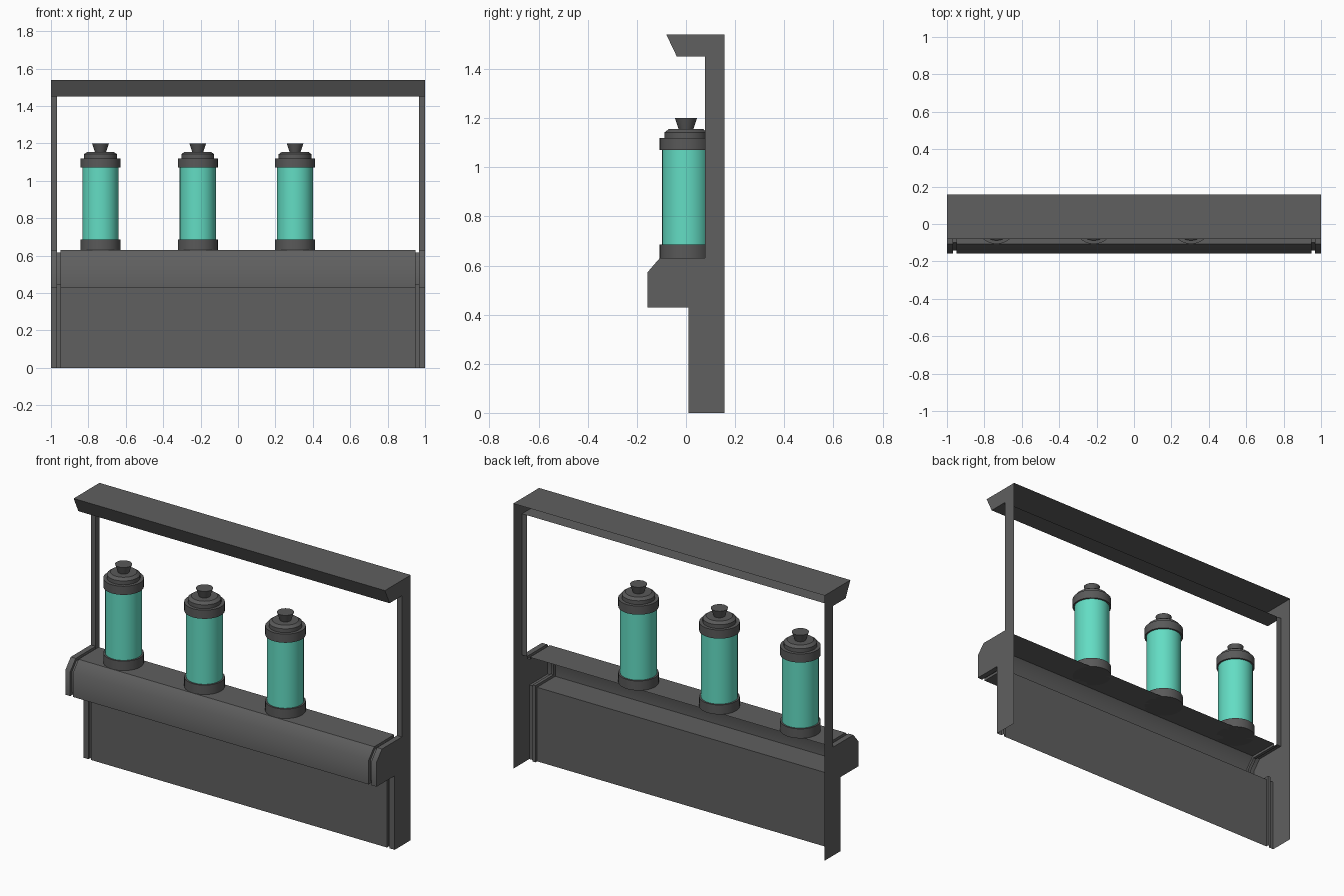
import bpy, bmesh, math

cube = bpy.data.objects.get("Cube")
if cube:
    bpy.data.objects.remove(cube)


def material(name, rgb):
    m = bpy.data.materials.new(name)
    m.use_nodes = True
    m.diffuse_color = (*rgb, 1)
    m.node_tree.nodes["Principled BSDF"].inputs["Base Color"].default_value = (*rgb, 1)
    return m


GREY = material("dark_grey", (0.115, 0.115, 0.115))
CAP = material("cap_grey", (0.1, 0.1, 0.1))
GREEN = material("mint_green", (0.125, 0.72, 0.55))


def finish(name, bm, mat, angle):
    mesh = bpy.data.meshes.new(name)
    bm.to_mesh(mesh)
    bm.free()
    mesh.materials.append(mat)
    ob = bpy.data.objects.new(name, mesh)
    bpy.context.collection.objects.link(ob)
    bpy.ops.object.select_all(action="DESELECT")
    ob.select_set(True)
    bpy.context.view_layer.objects.active = ob
    bpy.ops.object.shade_smooth_by_angle(angle=math.radians(angle))
    return ob


def loft(name, stations, mat=GREY):
    """Open sheet through (x, [(y, z), ...]) stations."""
    bm = bmesh.new()
    rows = [[bm.verts.new((x, y, z)) for y, z in prof] for x, prof in stations]
    for a, b in zip(rows, rows[1:]):
        for i in range(len(a) - 1):
            bm.faces.new((a[i], b[i], b[i + 1], a[i + 1]))
    return finish(name, bm, mat, 45)


def lathe(name, profile, x, mat, segments=32):
    """Revolve (radius, z) points round a vertical axis at x."""
    bm = bmesh.new()
    verts = [bm.verts.new((r, 0, z)) for r, z in profile]
    edges = [bm.edges.new(p) for p in zip(verts, verts[1:])]
    bmesh.ops.spin(bm, geom=verts + edges, cent=(0, 0, 0), axis=(0, 0, 1),
                   angle=math.tau, steps=segments, use_duplicate=False)
    bmesh.ops.remove_doubles(bm, verts=bm.verts, dist=0.0005)
    bmesh.ops.recalc_face_normals(bm, faces=bm.faces)
    ob = finish(name, bm, mat, 30)
    ob.location.x = x
    return ob


BACK, POST = 0.157, 0.077
TOP, HEAD = 1.54, 1.45

# Counter shell: outer profile, and the inset profile of the seam grooves
outer = [(0.01, 0), (0.01, 0.43), (-0.157, 0.43), (-0.157, 0.572), (-0.107, 0.63), (POST, 0.63)]
inset = [(0.025, 0), (0.025, 0.445), (-0.142, 0.445), (-0.142, 0.566), (-0.1, 0.616), (POST, 0.616)]
half = [(0.95, outer), (0.95, inset), (0.968, inset), (0.968, outer), (1, outer)]
loft("counter_shell", [(-x, p) for x, p in reversed(half)] + half)

# Overhead canopy, open at the back
canopy = [(POST, HEAD), (-0.037, HEAD), (-0.08, TOP), (BACK, TOP)]
loft("canopy", [(-1, canopy), (1, canopy)])

# Side sheets and the narrow post fronts
for side, s in (("left", 1), ("right", -1)):
    bm = bmesh.new()
    outline = [(BACK, 0)] + outer + canopy
    face = bm.faces.new([bm.verts.new((s, y, z)) for y, z in outline])
    if face.normal.x * s < 0 or (face.normal_update() or face.normal.x * s < 0):
        face.normal_flip()
    finish(side + "_side_sheet", bm, GREY, 30)
    strip = [(POST, 0.63), (POST, HEAD)]
    loft(side + "_post_front", [(x, strip) for x in sorted((s, s * 0.968))])

# Canisters on the counter
base = [(0, 0.63), (0.107, 0.63), (0.107, 0.685), (0, 0.685)]
tube = [(0.097, 0.685), (0.097, 1.07)]
lid = [(0, 1.07), (0.107, 1.07), (0.107, 1.12), (0.088, 1.12), (0.088, 1.142),
       (0.07, 1.155), (0.03, 1.155), (0.045, 1.2), (0, 1.2)]
for n, x in enumerate((-0.735, -0.215, 0.305), 1):
    lathe(f"canister_base_{n}", base, x, CAP)
    lathe(f"canister_tube_{n}", tube, x, GREEN)
    lathe(f"canister_lid_{n}", lid, x, CAP)
